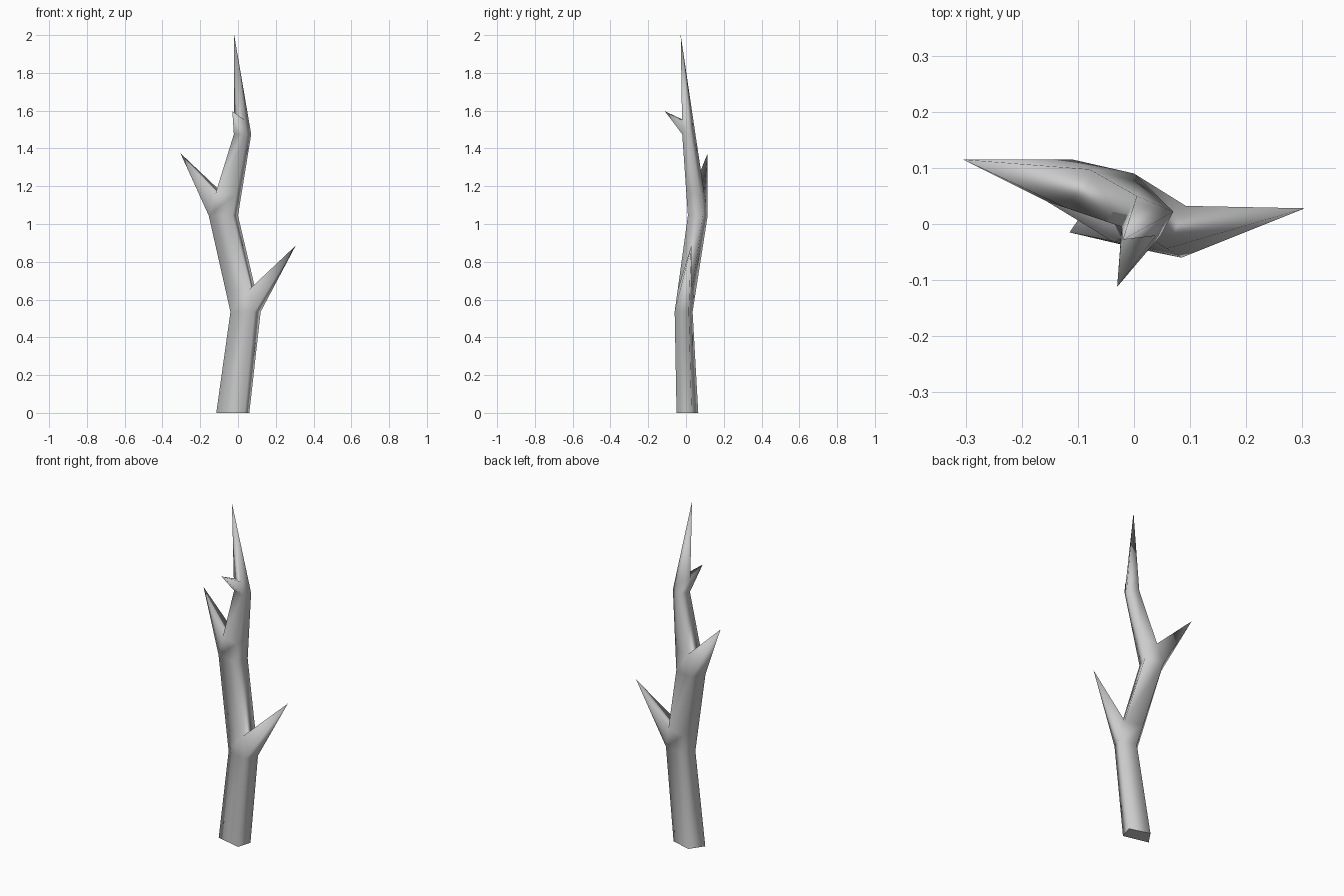
import bpy
import bmesh
from mathutils import Vector

cube = bpy.data.objects.get("Cube")
if cube:
    bpy.data.objects.remove(cube, do_unlink=True)

bark = bpy.data.materials.new("grey_bark")
bark.use_nodes = True
bark.diffuse_color = (0.6, 0.6, 0.6, 1)
bark.node_tree.nodes["Principled BSDF"].inputs["Base Color"].default_value = (0.6, 0.6, 0.6, 1)

# Four-sided trunk sections at the bends: height, then back-left, back-right, front-right, front-left corners
bends = [
    (0.0, [(0.06, 0.03), (-0.06, 0.065), (-0.115, -0.015), (0.035, -0.05)]),
    (0.535, [(0.12, 0.015), (0.01, 0.035), (-0.04, -0.03), (0.085, -0.06)]),
    (1.045, [(0.0, 0.09), (-0.11, 0.115), (-0.155, 0.04), (-0.03, 0.01)]),
    (1.475, [(0.07, 0.022), (0.005, 0.05), (-0.022, -0.005), (0.048, -0.02)]),
]
tip = Vector((-0.02, -0.028, 2.0))

# Each branch grows from one trunk side, starting at a bend: side, crotch fraction, tip
branches = {
    1: (3, 0.23, Vector((0.305, 0.028, 0.885))),
    2: (1, 0.27, Vector((-0.305, 0.115, 1.375))),
    3: (2, 0.14, Vector((-0.03, -0.112, 1.597))),
}

bm = bmesh.new()


def ring(points):
    return [bm.verts.new(p) for p in points]


def cone(base, apex):
    top = bm.verts.new(apex)
    for i, v in enumerate(base):
        bm.faces.new((v, base[(i + 1) % len(base)], top))


def bridge(low, high, skip=None):
    for i in range(4):
        j = (i + 1) % 4
        if i != skip:
            bm.faces.new((low[i], low[j], high[j], high[i]))


sections = [[Vector((x, y, z)) for x, y in corners] for z, corners in bends]
sections.append([tip] * 4)

# Trunk, with a pointed branch pulled out of one side above each bend
low = ring(sections[0])
bm.faces.new(low[::-1]).smooth = False
for level in range(1, 4):
    bend = ring(sections[level])
    bridge(low, bend)
    side, fraction, apex = branches[level]
    crotch = ring(a.lerp(b, fraction) for a, b in zip(sections[level], sections[level + 1]))
    bridge(bend, crotch, skip=side)
    nxt = (side + 1) % 4
    cone([bend[side], bend[nxt], crotch[nxt], crotch[side]], apex)
    low = crotch
cone(low, tip)

# Smooth bark with a crisp flat cut at the foot
bmesh.ops.recalc_face_normals(bm, faces=bm.faces)
for face in bm.faces:
    flat = all(v.co.z < 0.001 for v in face.verts)
    face.smooth = not flat
    if flat:
        for edge in face.edges:
            edge.smooth = False

mesh = bpy.data.meshes.new("branched_trunk")
bm.to_mesh(mesh)
bm.free()
mesh.materials.append(bark)
trunk = bpy.data.objects.new("branched_trunk", mesh)
bpy.context.collection.objects.link(trunk)
